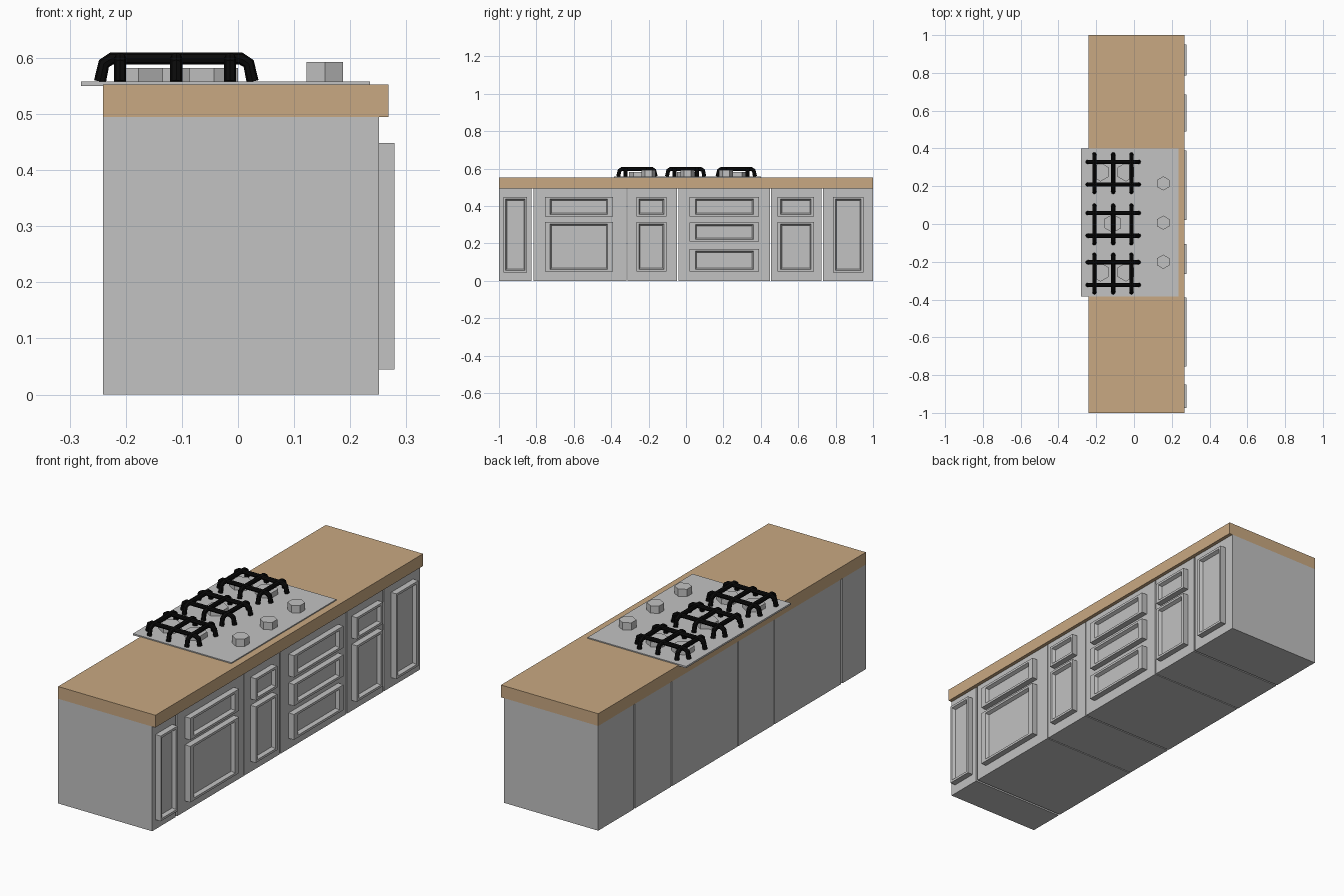
import bpy, bmesh

cube = bpy.data.objects.get("Cube")
if cube:
    bpy.data.objects.remove(cube, do_unlink=True)


def material(name, colour):
    m = bpy.data.materials.new(name)
    m.use_nodes = True
    m.diffuse_color = (*colour, 1)
    m.node_tree.nodes["Principled BSDF"].inputs["Base Color"].default_value = (*colour, 1)
    return m


GREY = material("light grey", (0.54, 0.54, 0.54))
WOOD = material("warm wood", (0.584, 0.397, 0.223))
BLACK = material("black iron", (0.003, 0.003, 0.003))


def finish(name, bm, mat):
    bmesh.ops.recalc_face_normals(bm, faces=bm.faces)
    mesh = bpy.data.meshes.new(name)
    bm.to_mesh(mesh)
    bm.free()
    mesh.materials.append(mat)
    obj = bpy.data.objects.new(name, mesh)
    bpy.context.collection.objects.link(obj)
    return obj


def box(name, x, y, z, mat):
    bm = bmesh.new()
    bmesh.ops.create_cube(bm, size=1)
    for v in bm.verts:
        for axis, (lo, hi) in enumerate((x, y, z)):
            v.co[axis] = hi if v.co[axis] > 0 else lo
    return finish(name, bm, mat)


def panel(name, y, z):
    """Raised door or drawer front with a sloped recess."""
    bm = bmesh.new()
    side, edge, slope = (y[1] - y[0]) * 0.08, 0.011, 0.007
    rings = []
    for x, dy, dz in ((0.25, 0, 0), (0.279, 0, 0), (0.279, side, edge),
                      (0.263, side + slope, edge + slope)):
        a, b, c, d = y[0] + dy, y[1] - dy, z[0] + dz, z[1] - dz
        rings.append([bm.verts.new((x, *p)) for p in ((a, c), (b, c), (b, d), (a, d))])
    for r, s in zip(rings, rings[1:]):
        for i in range(4):
            j = (i + 1) % 4
            bm.faces.new((r[i], r[j], s[j], s[i]))
    bm.faces.new(rings[-1])
    bm.faces.new(rings[0][::-1])
    return finish(name, bm, GREY)


def hexagon(name, x, y, z, radius):
    """Six-sided prism with a corner pointing along y."""
    bm = bmesh.new()
    bmesh.ops.create_cone(bm, cap_ends=True, segments=6, radius1=radius,
                          radius2=radius, depth=z[1] - z[0])
    bmesh.ops.translate(bm, verts=bm.verts, vec=(x, y, (z[0] + z[1]) / 2))
    return finish(name, bm, GREY)


# Cabinets: body span, front span, and heights of the fronts
TALL = [(0.045, 0.448)]
DRAWER = (0.345, 0.448)
DOOR = [DRAWER, (0.05, 0.315)]
DRAWERS = [DRAWER, (0.21, 0.312), (0.05, 0.17)]
cabinets = [
    ((-1.0, -0.825), (-0.975, -0.85), TALL),
    ((-0.815, -0.317), (-0.755, -0.39), DOOR),
    ((-0.312, -0.047), (-0.265, -0.105), DOOR),
    ((-0.041, 0.45), (0.02, 0.39), DRAWERS),
    ((0.455, 0.725), (0.49, 0.685), DOOR),
    ((0.732, 1.0), (0.785, 0.95), TALL),
]
for n, (body, front, heights) in enumerate(cabinets, 1):
    box(f"cabinet_{n}", (-0.241, 0.251), body, (0, 0.495), GREY)
    for k, z in enumerate(heights, 1):
        panel(f"cabinet_{n}_front_{k}", front, z)

# Worktop and hob plate
box("worktop", (-0.241, 0.268), (-1, 1), (0.495, 0.553), WOOD)
box("hob_plate", (-0.28, 0.235), (-0.385, 0.4), (0.55, 0.558), GREY)

# Knobs and burners
for n, y in enumerate((-0.2, 0.007, 0.215), 1):
    hexagon(f"knob_{n}", 0.155, y, (0.556, 0.593), 0.0375)
for n, (x, y) in enumerate(((-0.177, -0.255), (-0.043, -0.255), (-0.112, 0.003),
                            (-0.177, 0.275), (-0.043, 0.275)), 1):
    hexagon(f"burner_{n}", x, y, (0.556, 0.582), 0.05)

# Pan supports: each bar is a bent tube with two splayed feet
for n, cy in enumerate((-0.2625, -0.002, 0.269), 1):
    curve = bpy.data.curves.new(f"pan_support_{n}", "CURVE")
    curve.dimensions = "3D"
    curve.bevel_depth = 0.0108
    curve.bevel_resolution = 2
    curve.use_fill_caps = True

    def bar(centre, half, along_x, fixed):
        path = [(-half, 0.558), (0.007 - half, 0.59), (0.021 - half, 0.599)]
        path += [(-t, z) for t, z in reversed(path)]
        spline = curve.splines.new("POLY")
        spline.points.add(len(path) - 1)
        for point, (t, z) in zip(spline.points, path):
            t += centre
            point.co = (t, fixed, z, 1) if along_x else (fixed, t, z, 1)

    for dy in (-0.06, 0.06):
        bar(-0.11, 0.136, True, cy + dy)
    for x in (-0.21, -0.11, -0.014):
        bar(cy, 0.1, False, x)
    curve.materials.append(BLACK)
    support = bpy.data.objects.new(f"pan_support_{n}", curve)
    bpy.context.collection.objects.link(support)
    bpy.ops.object.select_all(action="DESELECT")
    support.select_set(True)
    bpy.context.view_layer.objects.active = support
    bpy.ops.object.convert(target="MESH")
    bpy.ops.object.shade_smooth_by_angle()
